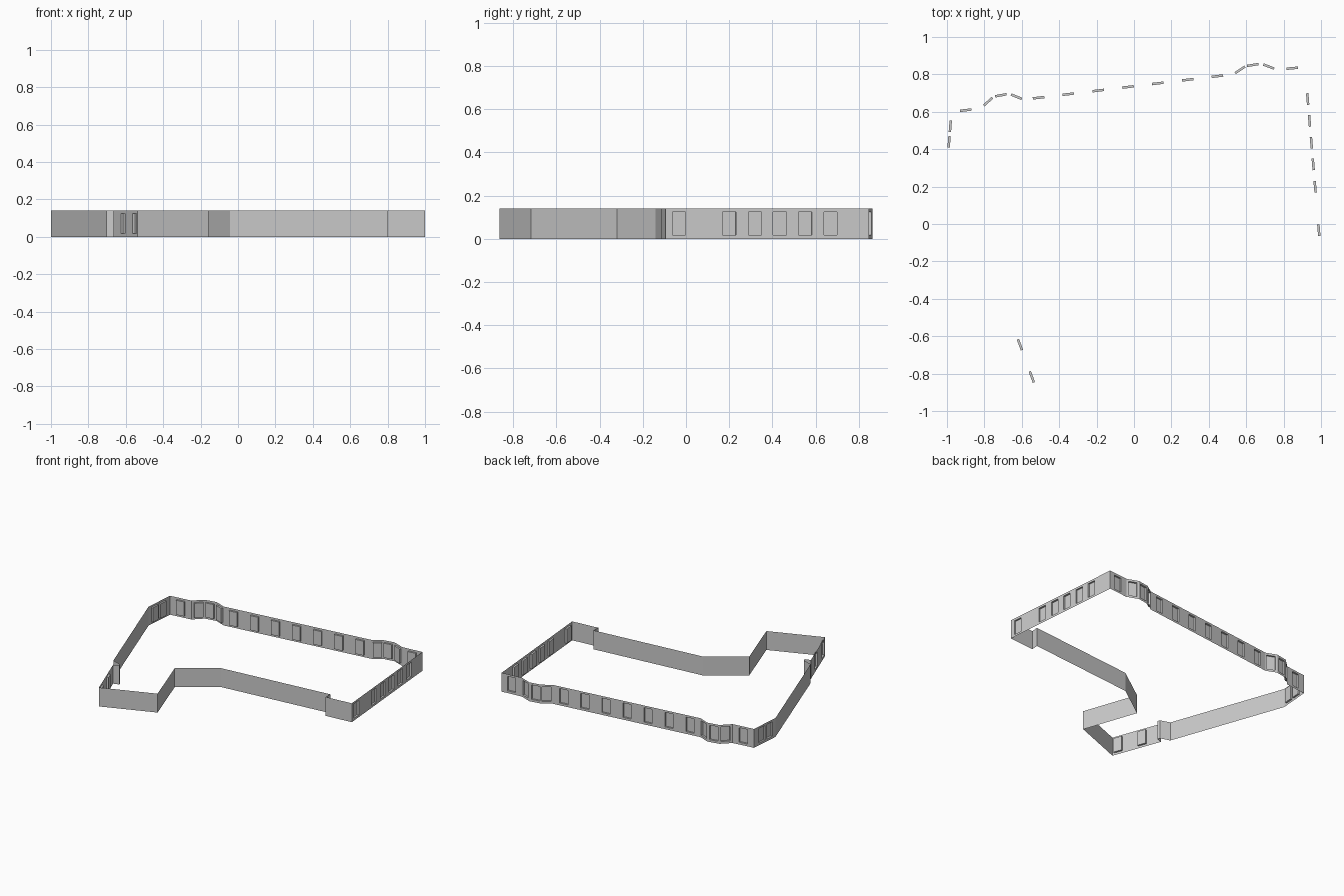
import bpy, bmesh
from mathutils import Vector

if "Cube" in bpy.data.objects:
    bpy.data.objects.remove(bpy.data.objects["Cube"])

H = 0.14                 # wall height
SILL, HEAD = 0.017, 0.124
WIDTH, DEPTH = 0.062, 0.013

# Wall runs, clockwise from the back left corner: (start corner, window centres)
RUNS = [
    # back wall with its two angled bays
    ((-0.982, 0.605), [(-0.90, 0.615)]),
    ((-0.820, 0.625), [(-0.784, 0.658)]),
    ((-0.755, 0.687), [(-0.713, 0.693)]),
    ((-0.667, 0.703), [(-0.627, 0.685)]),
    ((-0.590, 0.672), [(-0.511 + 0.1594 * i, 0.681 + 0.0193 * i) for i in range(7)]),
    ((0.530, 0.807), [(0.564, 0.829)]),
    ((0.594, 0.850), [(0.634, 0.857)]),
    ((0.680, 0.864), [(0.723, 0.848)]),
    ((0.765, 0.832), [(0.845, 0.840)]),
    # right wall
    ((0.920, 0.846), [(0.95, y) for y in (0.67, 0.552, 0.434, 0.318, 0.198, -0.036)]),
    # front walls, stepping back to the wing
    ((1.000, -0.095), []),
    ((0.797, -0.113), []),
    ((0.801, -0.060), []),
    ((-0.042, -0.141), []),
    ((-0.295, -0.320), []),
    ((-0.157, -0.718), []),
    # left walls with the small notch
    ((-0.536, -0.864), [(-0.552, -0.820), (-0.615, -0.647)]),
    ((-0.666, -0.512), []),
    ((-0.624, -0.500), []),
    ((-0.631, -0.480), []),
    ((-0.703, -0.457), []),
    ((-1.000, 0.380), [(-1.0, 0.44), (-0.99, 0.523)]),
]


def quad(bm, p, q, z0, z1):
    """Upright quad from p to q, facing outdoors."""
    pts = [(q, z0), (p, z0), (p, z1), (q, z1)]
    bm.faces.new([bm.verts.new((v.x, v.y, z)) for v, z in pts])


def flat(bm, p, q, r, s, z):
    bm.faces.new([bm.verts.new((v.x, v.y, z)) for v in (p, q, r, s)])


def finish(bm, name):
    bmesh.ops.remove_doubles(bm, verts=bm.verts, dist=1e-5)
    mesh = bpy.data.meshes.new(name)
    bm.to_mesh(mesh)
    bm.free()
    bpy.context.collection.objects.link(bpy.data.objects.new(name, mesh))


walls, windows = bmesh.new(), bmesh.new()
for i, (start, centres) in enumerate(RUNS):
    a, b = Vector(start), Vector(RUNS[(i + 1) % len(RUNS)][0])
    d = (b - a).normalized()
    inward = Vector((d.y, -d.x)) * DEPTH
    cursor = a
    for t in sorted((Vector(c) - a).dot(d) for c in centres):
        p, q = a + d * (t - WIDTH / 2), a + d * (t + WIDTH / 2)
        pi, qi = p + inward, q + inward
        # wall beside, under and over the opening
        quad(walls, cursor, p, 0, H)
        quad(walls, p, q, 0, SILL)
        quad(walls, p, q, HEAD, H)
        cursor = q
        # recessed pane with its four reveals
        quad(windows, pi, qi, SILL, HEAD)
        quad(windows, p, pi, SILL, HEAD)
        quad(windows, qi, q, SILL, HEAD)
        flat(windows, p, pi, qi, q, SILL)
        flat(windows, p, q, qi, pi, HEAD)
    quad(walls, cursor, b, 0, H)

finish(walls, "outer_walls")
finish(windows, "recessed_windows")
